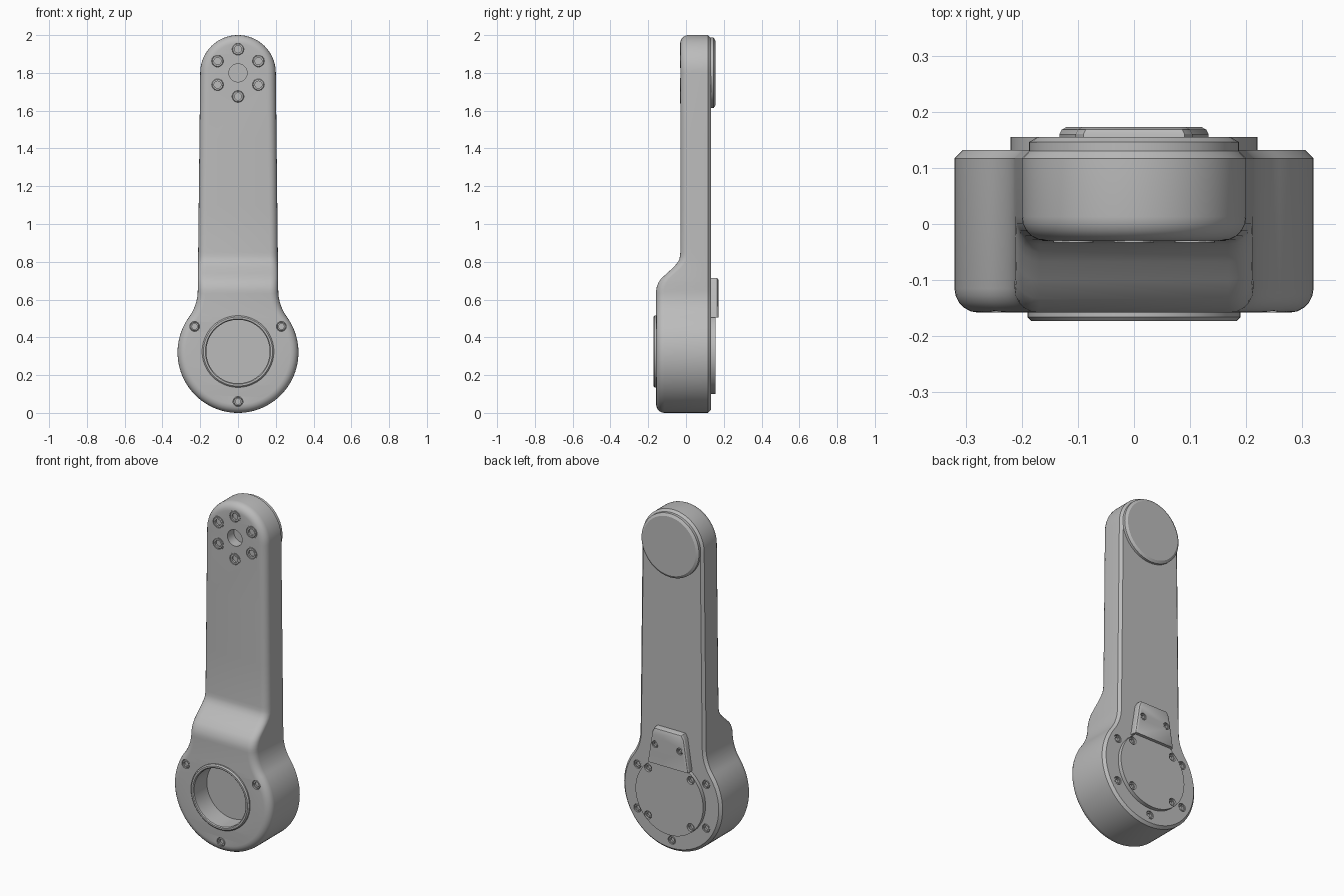
import bpy, bmesh
from math import sin, cos, pi, radians, atan2
from mathutils import Vector

cube = bpy.data.objects.get("Cube")
if cube:
    bpy.data.objects.remove(cube, do_unlink=True)

grey = bpy.data.materials.new("machined grey")
grey.use_nodes = True
grey.diffuse_color = (0.5, 0.5, 0.5, 1)
grey.node_tree.nodes["Principled BSDF"].inputs["Base Color"].default_value = (0.5, 0.5, 0.5, 1)

HUB_Z, HUB_R = 0.32, 0.32
TIP_Z, TIP_R = 1.8, 0.2
BACK = 0.132


def make(name, bm):
    bmesh.ops.recalc_face_normals(bm, faces=bm.faces[:])
    mesh = bpy.data.meshes.new(name)
    bm.to_mesh(mesh)
    bm.free()
    mesh.materials.append(grey)
    obj = bpy.data.objects.new(name, mesh)
    bpy.context.collection.objects.link(obj)
    return obj


def select(obj):
    bpy.ops.object.select_all(action='DESELECT')
    obj.select_set(True)
    bpy.context.view_layer.objects.active = obj


def smooth(obj):
    select(obj)
    bpy.ops.object.shade_smooth_by_angle(angle=radians(28))


def bridge(bm, a, b):
    n = len(a)
    for i in range(n):
        j = (i + 1) % n
        bm.faces.new((a[i], a[j], b[j], b[i]))


def lathe(bm, x, z, profile, closed=False, seg=64):
    """Revolve (radius, y) points about a front-to-back axis."""
    rings = [[bm.verts.new((x + r * cos(2 * pi * k / seg), y, z + r * sin(2 * pi * k / seg)))
              for k in range(seg)] for r, y in profile]
    for a, b in zip(rings, rings[1:]):
        bridge(bm, a, b)
    if closed:
        bridge(bm, rings[-1], rings[0])
    else:
        bm.faces.new(rings[0])
        bm.faces.new(rings[-1])


def turned(name, x, z, profile, closed=False, seg=64):
    bm = bmesh.new()
    lathe(bm, x, z, profile, closed, seg)
    return make(name, bm)


def cut(obj, holes):
    """Sink round holes given as (x, z, radius, y start, y end)."""
    bm = bmesh.new()
    for x, z, r, y0, y1 in holes:
        lathe(bm, x, z, [(r, y0), (r, y1)], seg=64 if r > 0.1 else 24)
    cutter = make("hole_cutter", bm)
    cutter.hide_render = True
    mod = obj.modifiers.new("holes", 'BOOLEAN')
    mod.operation, mod.solver, mod.object = 'DIFFERENCE', 'EXACT', cutter
    select(obj)
    bpy.ops.object.modifier_apply(modifier=mod.name)
    bpy.data.objects.remove(cutter, do_unlink=True)


def screws(name, spots, r, y, out):
    """Socket screws sunk at a surface y; out is the outward y direction."""
    bm = bmesh.new()
    for x, z in spots:
        prof = [(0.55, 0.014), (0.55, 0.003), (0.82, 0.003), (0.9, 0.006), (0.9, 0.03)]
        lathe(bm, x, z, [(r * k, y - out * d) for k, d in prof], seg=24)
    smooth(make(name, bm))
    return [(x, z, r, y + out * 0.05, y - out * 0.025) for x, z in spots]


def around(cz, r, degrees):
    return [(r * cos(radians(a)), cz + r * sin(radians(a))) for a in degrees]


# Arm outline, right half from bottom to top: hub arc, fillet, side, tip arc
fillet = 0.243
fx, fz = 0.213 + fillet, 0.65
touch = atan2(fz - HUB_Z, fx)
half = [(HUB_R * cos(a), HUB_Z + HUB_R * sin(a))
        for a in (-pi / 2 + (touch + pi / 2) * k / 32 for k in range(33))]
half += [(fx + fillet * cos(a), fz + fillet * sin(a))
         for a in (pi + touch * (1 - k / 10) for k in range(1, 11))]
for z in (0.67, 0.69, 0.71, 0.74, 0.77, 0.79, 0.81, 0.83, 0.85, 1.1, 1.45):
    half.append((0.213 - 0.013 * (z - 0.65) / 1.15, z))
half += [(TIP_R * cos(a), TIP_Z + TIP_R * sin(a)) for a in (pi / 2 * k / 20 for k in range(21))]
half[0], half[-1] = (0, 0), (0, TIP_Z + TIP_R)

# Front surface depth by height: thick hub, ramp, thin arm
ramp = [(0.65, -0.158), (0.68, -0.152), (0.71, -0.133), (0.78, -0.056), (0.81, -0.036), (0.84, -0.03)]


def front_y(z):
    if z <= ramp[0][0]:
        return ramp[0][1]
    for (z0, y0), (z1, y1) in zip(ramp, ramp[1:]):
        if z <= z1:
            return y0 + (y1 - y0) * (z - z0) / (z1 - z0)
    return ramp[-1][1]


def inset(d):
    pts = []
    for i, (x, z) in enumerate(half):
        x0, z0 = half[max(i - 1, 0)]
        x1, z1 = half[min(i + 1, len(half) - 1)]
        t = Vector((x1 - x0, z1 - z0)).normalized()
        if i == 0:
            t = Vector((1, 0))
        elif i == len(half) - 1:
            t = Vector((-1, 0))
        pts.append((x - d * t.y, z + d * t.x))
    return pts


def arm_ring(bm, d, depth):
    pts = inset(d)
    pts += [(-x, z) for x, z in pts[-2:0:-1]]
    return [bm.verts.new((x, depth(z), z)) for x, z in pts]


# Arm body
bm = bmesh.new()
BEV = 0.043
rings = [arm_ring(bm, 0.015, lambda z: BACK), arm_ring(bm, 0, lambda z: BACK - 0.015)]
for k in range(6):
    a = pi / 2 * k / 5
    rings.append(arm_ring(bm, BEV * (1 - cos(a)), lambda z: front_y(z) + BEV * (1 - sin(a))))
for a, b in zip(rings, rings[1:]):
    bridge(bm, a, b)
bm.faces.new(rings[0])
face, n, total = rings[-1], len(half), len(rings[-1])
for i in range(n - 1):
    quad = [face[i], face[i + 1], face[-i - 1], face[(total - i) % total]]
    bm.faces.new(list(dict.fromkeys(quad)))
arm = make("arm_body", bm)

# Screws in the arm and their sunk holes
front = front_y(0)
holes = screws("tip_screws", around(TIP_Z, 0.125, range(30, 390, 60)), 0.034, -0.034, -1)
holes += screws("hub_front_screws", around(HUB_Z + 0.005, 0.265, (30, 150, 270)), 0.026, front, -1)
holes += screws("hub_back_screws", around(HUB_Z, 0.258, (30, 150, 210, 270, 330)), 0.024, BACK, 1)
holes += [(0, TIP_Z, 0.048, -0.1, 0.03), (0, HUB_Z + 0.005, 0.178, -0.3, -0.05)]
cut(arm, holes)
smooth(arm)

# Raised collars round the tip screws
bm = bmesh.new()
for x, z in around(TIP_Z, 0.125, range(30, 390, 60)):
    lathe(bm, x, z, [(0.036, -0.025), (0.036, -0.033), (0.031, -0.033), (0.031, -0.025)], True, 24)
smooth(make("tip_screw_collars", bm))

# Bearing ring standing proud of the hub front
smooth(turned("bearing_ring", 0, HUB_Z + 0.005,
              [(0.19, -0.14), (0.19, -0.166), (0.183, -0.173), (0.173, -0.173),
               (0.168, -0.168), (0.168, -0.05), (0.179, -0.05), (0.179, -0.14)], True))

# Round cap on the back of the tip
smooth(turned("tip_cap", 0, TIP_Z, [(0.187, 0.12), (0.187, 0.146), (0.172, 0.155)]))

# Round cover on the back of the hub
cover = turned("hub_cover", 0, HUB_Z, [(0.22, 0.12), (0.22, 0.155)])
cut(cover, screws("cover_screws", around(HUB_Z, 0.196, (45, 135, 225, 315)), 0.023, 0.15, 1))
smooth(cover)

# Tapered connector tab above the hub cover
bm = bmesh.new()
rings = []
for y, d in ((0.12, 0), (0.16, 0), (0.168, 0.004), (0.173, 0.013)):
    corners = [(0.133 - d, 0.505), (0.104 - d, 0.69 - d), (0.09 - d, 0.715 - d)]
    corners += [(-x, z) for x, z in reversed(corners)]
    rings.append([bm.verts.new((x, y, z)) for x, z in corners])
for a, b in zip(rings, rings[1:]):
    bridge(bm, a, b)
bm.faces.new(rings[0])
bm.faces.new(rings[-1])
tab = make("connector_tab", bm)
cut(tab, screws("tab_screws", [(-0.08, 0.62), (0.08, 0.62)], 0.02, 0.173, 1))
smooth(tab)
